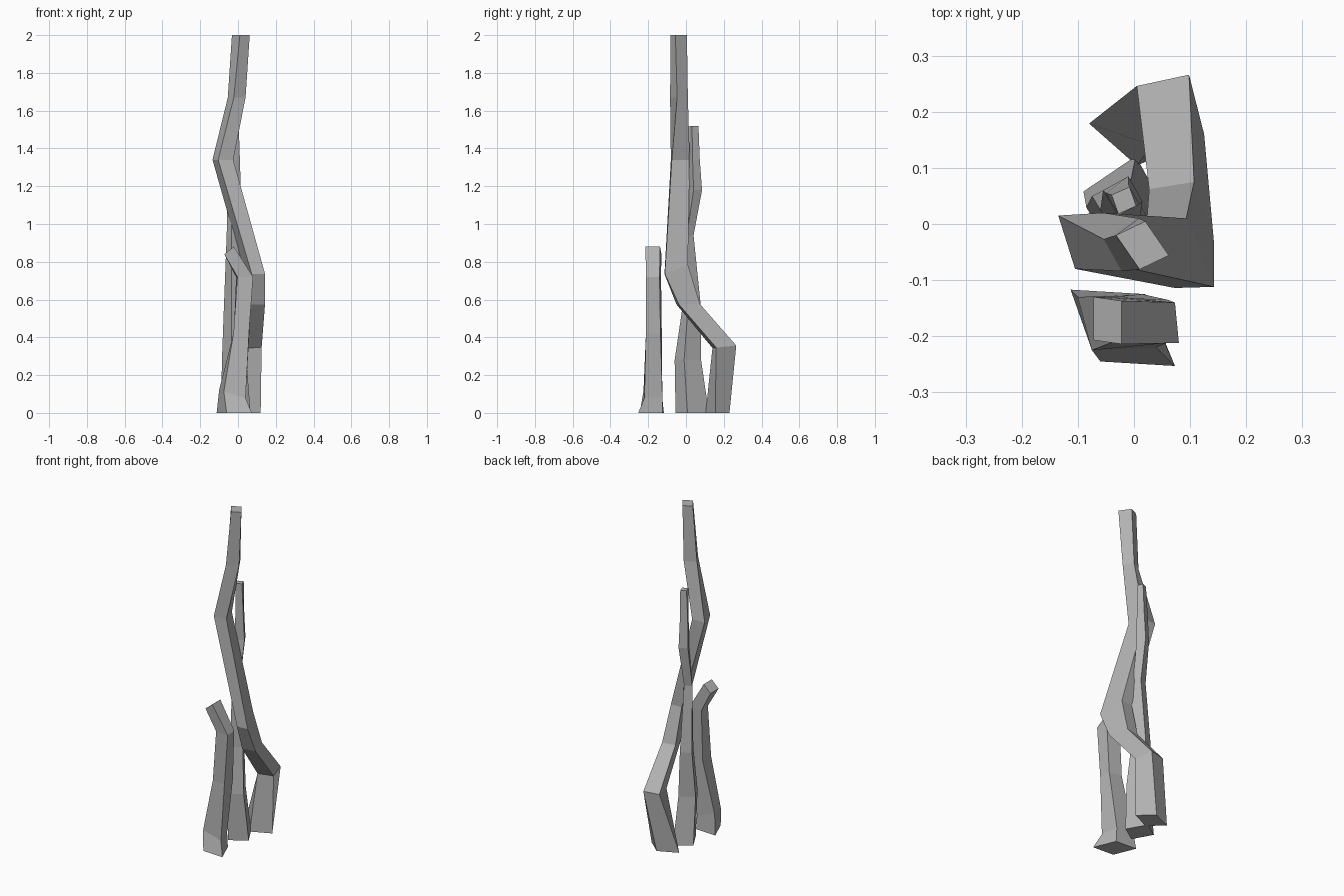
import bpy
import bmesh
from mathutils import Vector

default_cube = bpy.data.objects.get("Cube")
if default_cube:
    bpy.data.objects.remove(default_cube, do_unlink=True)

# One plain grey for all of the stems
grey = bpy.data.materials.new("stem grey")
grey.use_nodes = True
colour = (0.45, 0.45, 0.45, 1)
grey.diffuse_color = colour
grey.node_tree.nodes["Principled BSDF"].inputs["Base Color"].default_value = colour


def ring_points(centre, left_right, front_back, tilt=(0, 0)):
    """Four corners from a centre and two half diagonals; tilt slopes the ring in x and y."""
    centre = Vector(centre)
    across = Vector(left_right).to_3d()
    along = Vector(front_back).to_3d()
    points = []
    for offset in (-across, -along, across, along):
        offset.z = offset.x * tilt[0] + offset.y * tilt[1]
        points.append(centre + offset)
    return points


def make_stem(name, rings):
    """Loft a capped, faceted four-sided stem through the rings, bottom to top."""
    mesh = bpy.data.meshes.new(name)
    bm = bmesh.new()
    loops = [[bm.verts.new(p) for p in ring_points(*ring)] for ring in rings]
    for lower, upper in zip(loops, loops[1:]):
        for i in range(len(lower)):
            j = (i + 1) % len(lower)
            bm.faces.new((lower[i], lower[j], upper[j], upper[i]))
    bm.faces.new(list(reversed(loops[0])))
    bm.faces.new(loops[-1])
    bmesh.ops.recalc_face_normals(bm, faces=bm.faces)
    bm.to_mesh(mesh)
    bm.free()
    mesh.materials.append(grey)
    stem = bpy.data.objects.new(name, mesh)
    bpy.context.collection.objects.link(stem)
    return stem


# Tall stem: foot at the back, leaning forward, then kinked to the side
make_stem("tall_stem", [
    ((.02, .167, 0), (.1, -.012), (.015, .063)),
    ((.065, .203, .35), (.06, -.043), (.033, .063), (0, .1)),
    ((.085, .012, .575), (.058, -.05), (.022, .063)),
    ((.083, -.052, .76), (.06, -.06), (.01, .062), (0, .4)),
    ((-.08, -.03, 1.34), (.055, -.045), (.025, .05)),
    ((-.007, -.037, 1.67), (.047, -.01), (.015, .047)),
    ((.015, -.038, 2), (.047, -.018), (.005, .043)),
])

# Middle stem: thick base thinning to a slender tip
make_stem("middle_stem", [
    ((-.012, .033, 0), (.078, -.025), (.015, .088)),
    ((-.02, .01, .28), (.065, -.02), (.015, .07)),
    ((-.025, .03, .55), (.05, -.02), (.01, .05)),
    ((-.025, .015, .94), (.035, -.01), (.01, .025)),
    ((-.02, .05, 1.18), (.035, -.01), (.01, .035)),
    ((-.02, .045, 1.34), (.03, -.01), (.01, .028)),
    ((-.018, .042, 1.52), (.022, -.01), (.01, .024)),
])

# Short stem: flared foot at the front and a tip bent sideways
make_stem("short_stem", [
    ((-.02, -.185, 0), (.093, -.068), (.04, .06)),
    ((-.03, -.175, .1), (.07, -.045), (.045, .05), (-.3, 0)),
    ((.018, -.17, .42), (.04, -.042), (.042, .035)),
    ((.035, -.172, .72), (.045, -.04), (.038, .032)),
    ((-.047, -.172, .86), (.025, -.042), (.025, .035), (.8, 0)),
])
